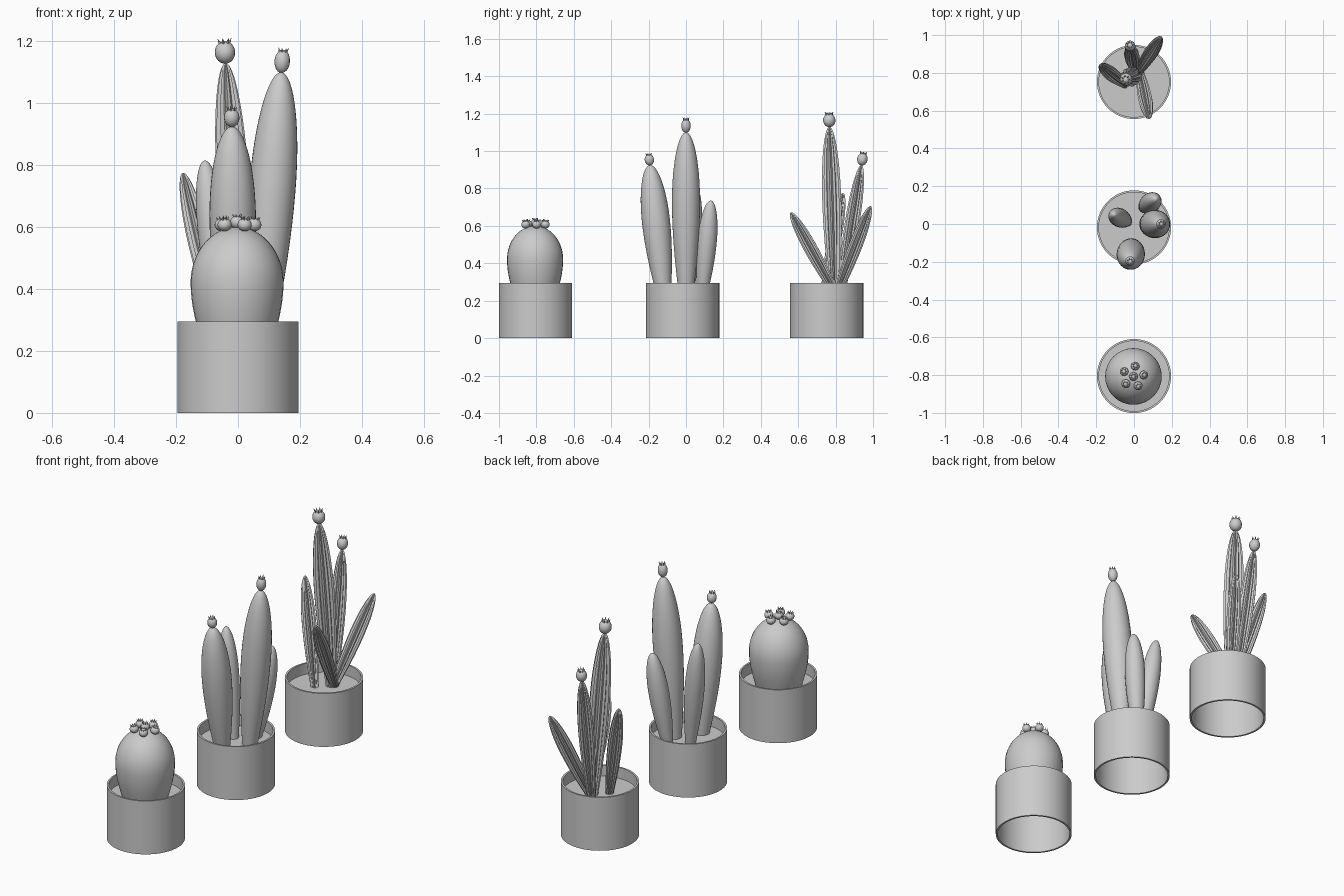
import bpy, bmesh, math
from mathutils import Vector, Matrix

cube = bpy.data.objects.get("Cube")
if cube:
    bpy.data.objects.remove(cube, do_unlink=True)

UP = Vector((0, 0, 1))


def finish(name, bm):
    """Turn a bmesh into a smooth object with sharp creases kept."""
    bmesh.ops.recalc_face_normals(bm, faces=bm.faces)
    mesh = bpy.data.meshes.new(name)
    bm.to_mesh(mesh)
    bm.free()
    obj = bpy.data.objects.new(name, mesh)
    bpy.context.collection.objects.link(obj)
    bpy.ops.object.select_all(action='DESELECT')
    obj.select_set(True)
    bpy.context.view_layer.objects.active = obj
    bpy.ops.object.shade_smooth_by_angle(angle=math.radians(35))
    return obj


def bridge(bm, a, b):
    n = len(a)
    for i in range(n):
        j = (i + 1) % n
        bm.faces.new((a[i], a[j], b[j], b[i]))


def frame(origin, direction):
    turn = UP.rotation_difference(direction).to_matrix().to_4x4()
    return Matrix.Translation(origin) @ turn


def pot(name, y, radius=0.196, height=0.295, wall=0.01, soil=0.235):
    # Open sleeve with a thin wall
    bm = bmesh.new()
    section = [(radius, 0), (radius, height), (radius - wall, height), (radius - wall, 0)]
    sides = 64
    rings = [[bm.verts.new((r * math.cos(math.tau * i / sides),
                            y + r * math.sin(math.tau * i / sides), z))
              for i in range(sides)] for r, z in section]
    for k in range(4):
        bridge(bm, rings[k], rings[(k + 1) % 4])
    finish(name + "_pot", bm)
    # Soil disc
    bm = bmesh.new()
    bmesh.ops.create_circle(bm, cap_ends=True, segments=sides, radius=radius - wall,
                            matrix=Matrix.Translation((0, y, soil)))
    finish(name + "_soil", bm)


def stem(name, base, tip, radius, ribs=0, peak=0.58, foot=0.5):
    """Swollen stem from base to tip, round or with pleated ribs."""
    base, tip = Vector(base), Vector(tip)
    axis = tip - base
    place = frame(base, axis.normalized())
    sides = ribs * 2 if ribs else 32
    steps = 24
    bm = bmesh.new()
    rings = []
    for k in range(steps):
        # Ease towards the tip so the dome stays round
        t = math.sin(math.pi / 2 * k / steps)
        if t < peak:
            r = foot + (1 - foot) * math.sin(math.pi / 2 * t / peak)
        else:
            r = math.sqrt(1 - ((t - peak) / (1 - peak)) ** 2)
        ring = []
        for i in range(sides):
            a = math.tau * i / sides
            s = radius * r * (0.78 if ribs and i % 2 else 1)
            ring.append(bm.verts.new(place @ Vector((s * math.cos(a), s * math.sin(a),
                                                     t * axis.length))))
        rings.append(ring)
    for a, b in zip(rings, rings[1:]):
        bridge(bm, a, b)
    end = bm.verts.new(tip)
    for i in range(sides):
        bm.faces.new((rings[-1][i], rings[-1][(i + 1) % sides], end))
    finish(name, bm)
    return tip, axis.normalized()


def bud(name, tip, direction, radius, length, spikes=7):
    """Egg-shaped bud crowned with a ring of flared points."""
    place = frame(tip, direction)
    bm = bmesh.new()
    bmesh.ops.create_uvsphere(
        bm, u_segments=16, v_segments=12, radius=1,
        matrix=place @ Matrix.Translation((0, 0, length * 0.47))
        @ Matrix.Diagonal((radius, radius, length / 2, 1)))
    for i in range(spikes):
        out = (Matrix.Rotation(math.tau * i / spikes, 4, 'Z')
               @ Matrix.Translation((radius * 0.55, 0, length * 0.95))
               @ Matrix.Rotation(math.radians(28), 4, 'Y'))
        bmesh.ops.create_cone(bm, cap_ends=True, segments=6, radius1=radius * 0.22,
                              radius2=0, depth=radius * 0.75, matrix=place @ out)
    finish(name, bm)


# Barrel cactus with a cluster of buds
pot("barrel", -0.805)
centre = Vector((-0.003, -0.807, 0))
stem("barrel_cactus", centre + UP * 0.22, centre + UP * 0.6, 0.15, peak=0.53, foot=0.75)
bud("barrel_bud_centre", centre + UP * 0.596, UP, 0.023, 0.042)
for i in range(5):
    a = math.radians(8 + 72 * i)
    out = Vector((math.cos(a), math.sin(a), 0))
    bud(f"barrel_bud_{i + 1}", centre + out * 0.053 + UP * 0.588,
        (UP + out * 0.15).normalized(), 0.023, 0.042)

# Smooth column cacti
pot("smooth", -0.018)
tall = stem("smooth_stem_tall", (0.072, 0, 0.22), (0.14, 0, 1.1), 0.075)
bud("smooth_bud_tall", tall[0], tall[1], 0.025, 0.075)
front = stem("smooth_stem_front", (-0.013, -0.117, 0.22), (-0.02, -0.193, 0.925), 0.075)
bud("smooth_bud_front", front[0], front[1], 0.025, 0.06)
stem("smooth_stem_left", (-0.035, 0.012, 0.22), (-0.108, 0.05, 0.815), 0.05)
stem("smooth_stem_back", (0.05, 0.085, 0.22), (0.115, 0.133, 0.735), 0.052)

# Ribbed cacti
pot("ribbed", 0.752)
tall = stem("ribbed_stem_tall", (0.015, 0.795, 0.22), (-0.04, 0.767, 1.13), 0.052, ribs=14)
bud("ribbed_bud_tall", tall[0], tall[1], 0.033, 0.073)
back = stem("ribbed_stem_back", (0, 0.825, 0.22), (-0.02, 0.938, 0.925), 0.04, ribs=14)
bud("ribbed_bud_back", back[0], back[1], 0.028, 0.068)
for name, base, tip in [
    ("front", (0.03, 0.81, 0.22), (0.08, 0.56, 0.672)),
    ("right", (0.02, 0.8, 0.22), (0.143, 0.988, 0.705)),
    ("left", (-0.045, 0.735, 0.22), (-0.178, 0.84, 0.775)),
]:
    stem("ribbed_stem_" + name, base, tip, 0.037, ribs=14)
